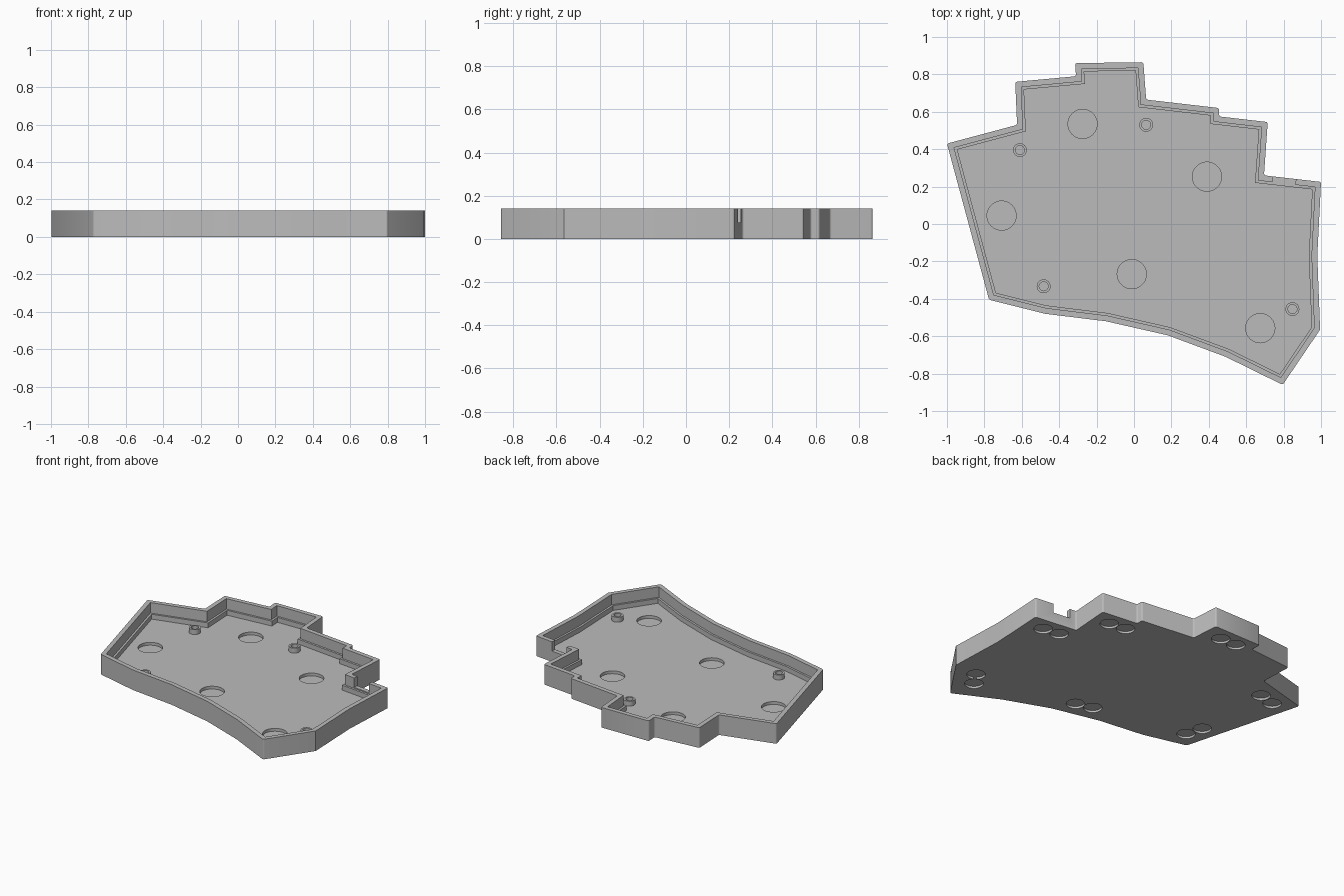
import bpy, bmesh, math
from mathutils import Vector

cube = bpy.data.objects.get("Cube")
if cube:
    bpy.data.objects.remove(cube, do_unlink=True)

HEIGHT, LEDGE, FLOOR = 0.14, 0.067, 0.033

grey = bpy.data.materials.new("plain grey")
grey.use_nodes = True
GREY = (0.5, 0.5, 0.5, 1)
grey.diffuse_color = GREY
grey.node_tree.nodes["Principled BSDF"].inputs["Base Color"].default_value = GREY

# Case outline, clockwise from the left back corner
OUTLINE = [(-1, .43), (-.625, .53), (-.635, .76), (-.31, .79), (-.315, .86),
           (.05, .865), (.065, .665), (.455, .62), (.455, .575), (.715, .545),
           (.695, .26), (1, .225), (.98, -.17), (.995, -.565), (.795, -.86),
           (.49, -.71), (.18, -.595), (-.15, -.52), (-.475, -.48), (-.775, -.405)]


def inset(points, d):
    """Move every side of a clockwise outline inward by d."""
    pts = [Vector(p) for p in points]
    out = []
    for i, p in enumerate(pts):
        a = (p - pts[i - 1]).normalized()
        b = (pts[(i + 1) % len(pts)] - p).normalized()
        na, nb = Vector((a.y, -a.x)), Vector((b.y, -b.x))
        out.append(p + (na + nb) * d / (1 + na.dot(nb)))
    return out


def prism(name, points, z0, z1, rounding=0):
    """Extrude an outline, rounding its sharp upright corners."""
    bm = bmesh.new()
    face = bm.faces.new([bm.verts.new((p[0], p[1], z0)) for p in points])
    ext = bmesh.ops.extrude_face_region(bm, geom=[face])
    for v in ext["geom"]:
        if isinstance(v, bmesh.types.BMVert):
            v.co.z = z1
    bmesh.ops.recalc_face_normals(bm, faces=bm.faces)
    if rounding:
        sharp = [e for e in bm.edges
                 if abs(e.verts[0].co.z - e.verts[1].co.z) > 0.01
                 and e.calc_face_angle() > math.radians(40)]
        bmesh.ops.bevel(bm, geom=sharp, offset=rounding, segments=3,
                        profile=0.5, affect='EDGES')
    mesh = bpy.data.meshes.new(name)
    bm.to_mesh(mesh)
    bm.free()
    mesh.materials.append(grey)
    obj = bpy.data.objects.new(name, mesh)
    bpy.context.collection.objects.link(obj)
    return obj


def disc(name, x, y, r, z0, z1, n=40):
    ring = [(x + r * math.cos(i * math.tau / n), y + r * math.sin(i * math.tau / n))
            for i in range(n)]
    return prism(name, ring, z0, z1)


def cut(target, cutter):
    cutter.hide_render = True
    mod = target.modifiers.new("cut", 'BOOLEAN')
    mod.object, mod.operation, mod.solver = cutter, 'DIFFERENCE', 'EXACT'
    bpy.context.view_layer.objects.active = target
    bpy.ops.object.modifier_apply(modifier=mod.name)
    bpy.data.objects.remove(cutter, do_unlink=True)


# Tray with a stepped wall: thin rim above, wider ledge below
tray = prism("case_tray", OUTLINE, 0, HEIGHT, 0.01)
cut(tray, prism("rim_cutter", inset(OUTLINE, .031), LEDGE, HEIGHT + .05))
cut(tray, prism("well_cutter", inset(OUTLINE, .045), FLOOR, HEIGHT + .04))

# Cable notch in the back wall
along = Vector((.305, -.035)).normalized()
across = Vector((-along.y, along.x))
mid = Vector((.803, .235))
corners = [mid + along * u * .062 + across * v * .06
           for u, v in ((-1, -1), (-1, 1), (1, 1), (1, -1))]
cut(tray, prism("notch_cutter", corners, .075, HEIGHT + .05))

# Round recesses in the floor
for x, y in [(-.275, .535), (.39, .253), (-.708, .045), (-.012, -.268), (.675, -.557)]:
    cut(tray, disc("recess_cutter", x, y, .078, .013, .1))

# Paired foot recesses underneath
FEET = [((.866, .139), (.747, .155)), ((.587, .457), (.468, .474)),
        ((-.075, .763), (-.197, .766)), ((-.73, .379), (-.849, .346)),
        ((.82, -.575), (.756, -.672)), ((.101, -.455), (-.015, -.424)),
        ((-.679, -.298), (-.715, -.181))]
for pair in FEET:
    for x, y in pair:
        cut(tray, disc("foot_cutter", x, y, .059, -.05, .015))

# Hollow screw posts
parts = [tray]
for i, (x, y) in enumerate([(-.61, .395), (.065, .53), (-.483, -.333), (.847, -.455)]):
    post = disc(f"screw_post_{i + 1}", x, y, .037, FLOOR - .005, LEDGE, 24)
    cut(post, disc("screw_hole_cutter", x, y, .024, FLOOR + .002, HEIGHT, 24))
    parts.append(post)

for obj in parts:
    bpy.ops.object.select_all(action='DESELECT')
    obj.select_set(True)
    bpy.context.view_layer.objects.active = obj
    bpy.ops.object.shade_smooth_by_angle(angle=math.radians(35))
